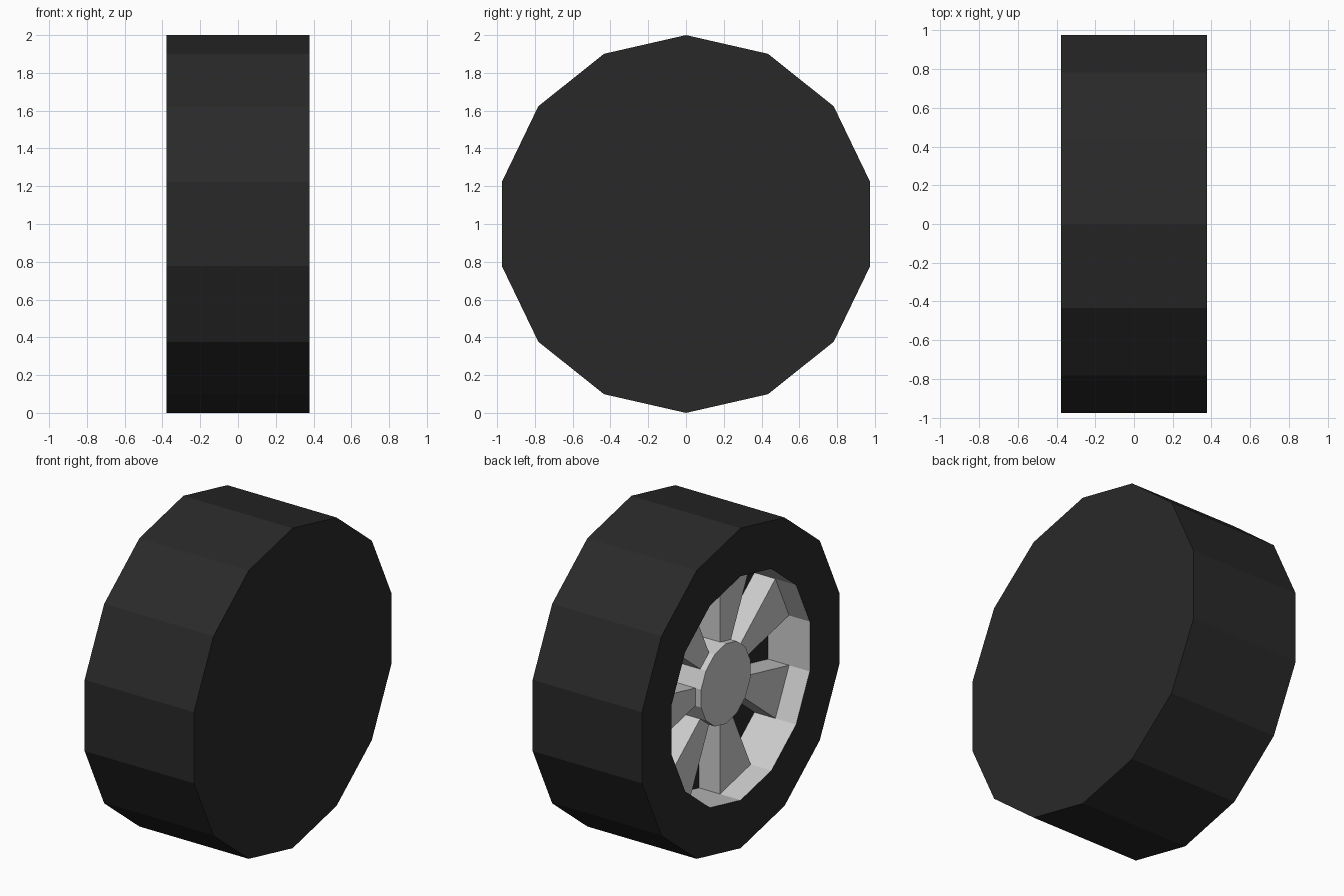
import bpy
import bmesh
from math import sin, cos, tau

if "Cube" in bpy.data.objects:
    bpy.data.objects.remove(bpy.data.objects["Cube"])

SIDES = 14
FACE, FLOOR = 0.378, -0.09      # half width, depth of the dish floor
RIM_R, HUB_R = 0.70, 0.25
SPOKE_X, HUB_X = -0.235, -0.275

dark = bpy.data.materials.new("rubber")
dark.diffuse_color = (0.022, 0.022, 0.022, 1)
dark.use_nodes = True
dark.node_tree.nodes["Principled BSDF"].inputs["Base Color"].default_value = dark.diffuse_color


def point(x, r, k):
    a = tau * k / SIDES
    return (x, -r * sin(a), 1 + r * cos(a))


def finish(bm, name, mat=None):
    mesh = bpy.data.meshes.new(name)
    bm.to_mesh(mesh)
    bm.free()
    if mat:
        mesh.materials.append(mat)
    obj = bpy.data.objects.new(name, mesh)
    bpy.context.collection.objects.link(obj)
    return obj


def lathe(name, profile, mat=None, start_cap=False, end_cap=False):
    """Revolve (x, radius) points around the axle."""
    bm = bmesh.new()
    rings = [[bm.verts.new(point(x, r, k)) for k in range(SIDES)] for x, r in profile]
    for a, b in zip(rings, rings[1:]):
        for k in range(SIDES):
            n = (k + 1) % SIDES
            bm.faces.new((a[k], a[n], b[n], b[k]))
    if start_cap:
        bm.faces.new(rings[0][::-1])
    if end_cap:
        bm.faces.new(rings[-1])
    return finish(bm, name, mat)


# Tyre with closed inner side
lathe("tyre", [(-FACE, RIM_R), (-FACE, 1), (FACE, 1)], dark, end_cap=True)

# Dark floor behind the spokes
lathe("back_plate", [(FLOOR, RIM_R)], dark, start_cap=True)

# Metal rim wall, facing the axle
lathe("rim", [(FLOOR, RIM_R), (-FACE, RIM_R)])

# Hub standing slightly proud of the spokes
lathe("hub", [(HUB_X, HUB_R), (FLOOR, HUB_R)], start_cap=True)

# Seven wedge spokes, each one facet wide
for i in range(SIDES // 2):
    k = 2 * i
    bm = bmesh.new()
    corners = [(HUB_R, k), (RIM_R, k), (RIM_R, k + 1), (HUB_R, k + 1)]
    front = [bm.verts.new(point(SPOKE_X, r, j)) for r, j in corners]
    back = [bm.verts.new(point(FLOOR, r, j)) for r, j in corners]
    bm.faces.new(front[::-1])
    for a, b in ((0, 1), (2, 3)):
        bm.faces.new((front[a], front[b], back[b], back[a]))
    # Outward normals: front towards -x, sides away from the spoke's middle
    mid = sum((v.co for v in bm.verts), front[0].co * 0) / 8
    bm.normal_update()
    for f in bm.faces:
        if f.normal.dot(f.calc_center_median() - mid) < 0:
            f.normal_flip()
    finish(bm, f"spoke_{i + 1}")
